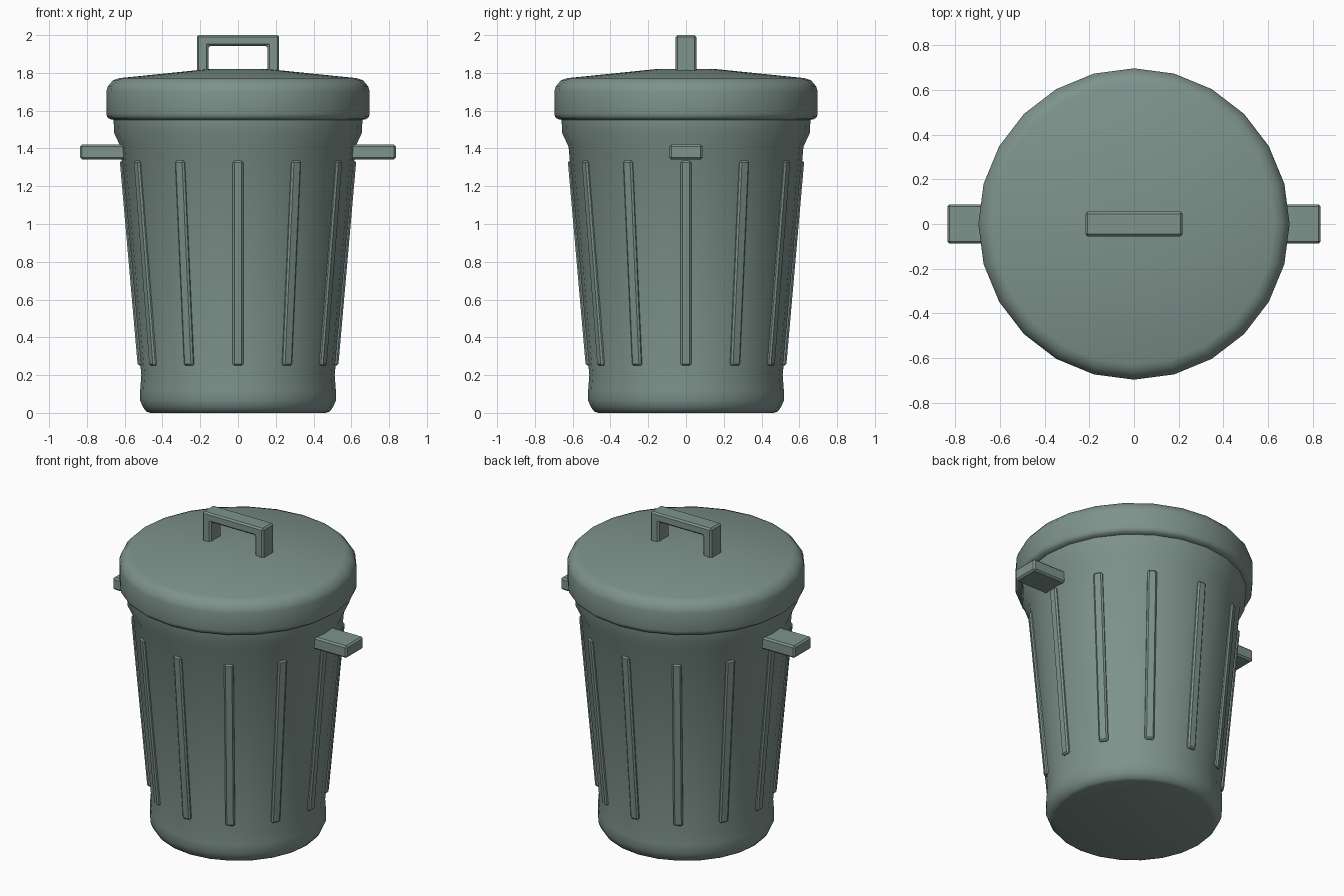
import bpy, bmesh
from math import sin, cos, pi, radians

if "Cube" in bpy.data.objects:
    bpy.data.objects.remove(bpy.data.objects["Cube"])

SIDES = 24
paint = bpy.data.materials.new("grey_green_paint")
paint.diffuse_color = (0.21, 0.29, 0.265, 1.0)
paint.use_nodes = True
paint.node_tree.nodes["Principled BSDF"].inputs["Base Color"].default_value = paint.diffuse_color


def finish(name, bm, bevel=0.0):
    bmesh.ops.recalc_face_normals(bm, faces=bm.faces)
    me = bpy.data.meshes.new(name)
    bm.to_mesh(me)
    bm.free()
    me.materials.append(paint)
    ob = bpy.data.objects.new(name, me)
    bpy.context.collection.objects.link(ob)
    if bevel:
        mod = ob.modifiers.new("Bevel", 'BEVEL')
        mod.width = bevel
        mod.segments = 1
    return ob


def lathe(name, profile):
    """Closed solid of revolution from (radius, z) points."""
    bm = bmesh.new()
    rings = [[bm.verts.new((r * cos(2 * pi * i / SIDES), r * sin(2 * pi * i / SIDES), z))
              for i in range(SIDES)] for r, z in profile]
    for a, b in zip(rings, rings[1:]):
        for i in range(SIDES):
            j = (i + 1) % SIDES
            bm.faces.new((a[i], a[j], b[j], b[i]))
    bm.faces.new(rings[0])
    bm.faces.new(rings[-1])
    ob = finish(name, bm)
    bpy.ops.object.select_all(action='DESELECT')
    ob.select_set(True)
    bpy.context.view_layer.objects.active = ob
    bpy.ops.object.shade_smooth_by_angle(angle=radians(50))
    return ob


def extrude_y(name, outline, half_depth, bevel):
    """Prism from an (x, z) outline, centred on y = 0."""
    bm = bmesh.new()
    face = bm.faces.new([bm.verts.new((x, -half_depth, z)) for x, z in outline])
    ext = bmesh.ops.extrude_face_region(bm, geom=[face])
    verts = [g for g in ext["geom"] if isinstance(g, bmesh.types.BMVert)]
    bmesh.ops.translate(bm, vec=(0, 2 * half_depth, 0), verts=verts)
    return finish(name, bm, bevel)


# Tapered bin body with flared foot and collar
lathe("bin_body", [(0.465, 0.0), (0.485, 0.007), (0.503, 0.03), (0.518, 0.065),
                   (0.518, 0.12), (0.512, 0.2), (0.622, 1.41),
                   (0.655, 1.48), (0.66, 1.57)])

# Lid with rolled rim and shallow cone top
lathe("lid", [(0.655, 1.55), (0.68, 1.556), (0.693, 1.567), (0.697, 1.585), (0.697, 1.70),
              (0.69, 1.727), (0.663, 1.76), (0.63, 1.772), (0.16, 1.82)])

# Arched lid handle
extrude_y("lid_handle", [(-0.218, 1.80), (-0.218, 2.0), (0.218, 2.0), (0.218, 1.80),
                         (0.157, 1.80), (0.157, 1.942), (-0.157, 1.942), (-0.157, 1.80)],
          0.055, 0.01)

# Side grips
for side, s in (("left", -1), ("right", 1)):
    extrude_y("side_grip_" + side, [(s * 0.57, 1.342), (s * 0.836, 1.342),
                                    (s * 0.836, 1.42), (s * 0.57, 1.42)], 0.088, 0.01)

# Vertical ribs following the taper
for i in range(12):
    rib = extrude_y(f"rib_{i + 1}", [(0.49, 0.25), (0.531, 0.25), (0.626, 1.335), (0.585, 1.335)],
                    0.028, 0.009)
    rib.rotation_euler.z = i * pi / 6
